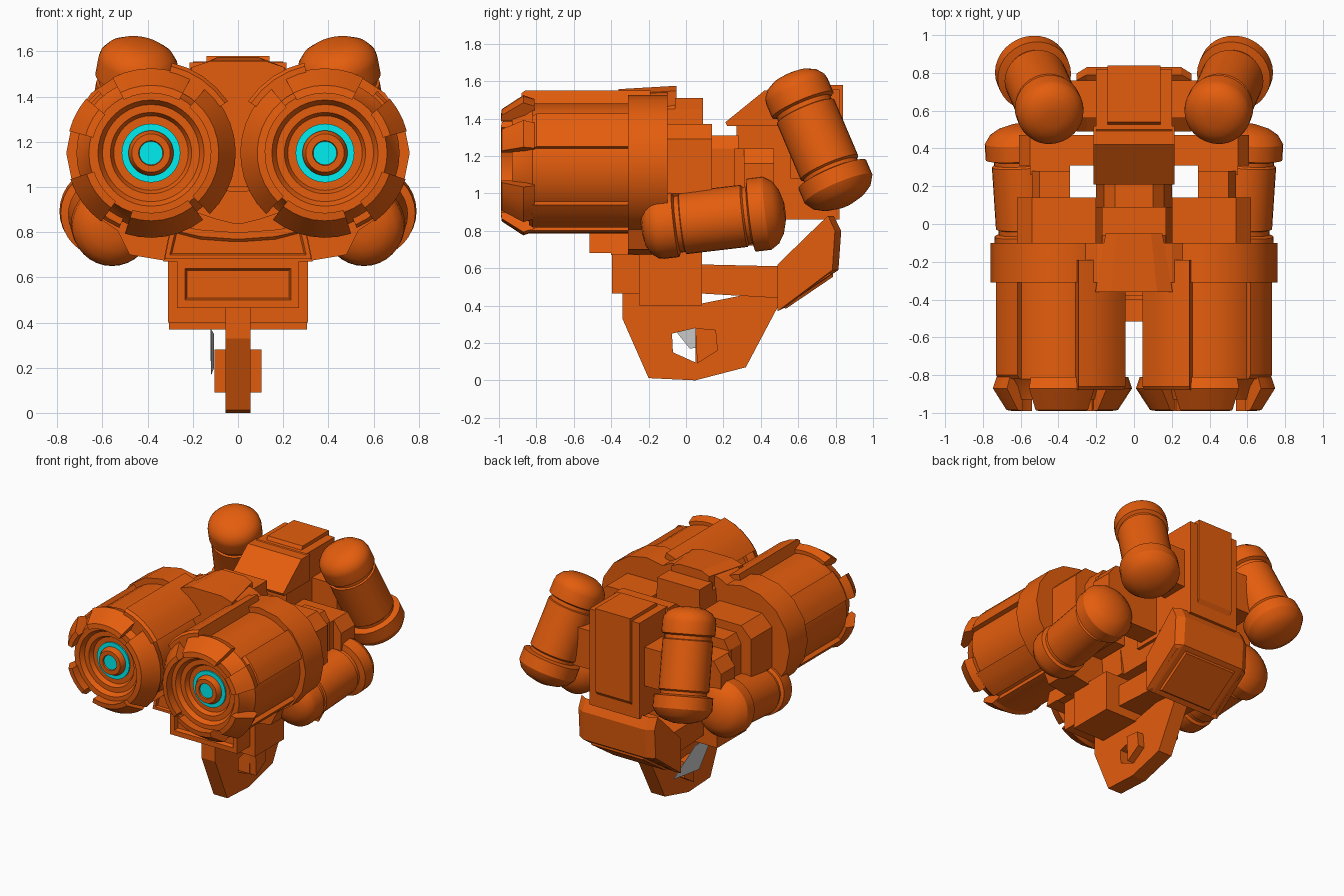
import bpy, bmesh
from math import radians, sin, cos, pi
from mathutils import Vector

if "Cube" in bpy.data.objects:
    bpy.data.objects.remove(bpy.data.objects["Cube"])


def mat(name, rgb):
    m = bpy.data.materials.new(name)
    m.diffuse_color = (*rgb, 1)
    m.use_nodes = True
    m.node_tree.nodes["Principled BSDF"].inputs["Base Color"].default_value = m.diffuse_color
    return m


ORANGE = mat("orange", (0.78, 0.11, 0.004))
CYAN = mat("cyan", (0.0, 0.85, 0.88))
CX, CZ = 0.385, 1.15          # barrel axis


def loft(name, rings, mirror=False, m=ORANGE, smooth=False, inset=None):
    """Skin closed rings, cap both ends; optional inset on faces along a direction."""
    bm = bmesh.new()
    vs = [[bm.verts.new(p) for p in r] for r in rings]
    n = len(rings[0])
    for a, b in zip(vs, vs[1:]):
        for i in range(n):
            bm.faces.new((a[i], a[(i + 1) % n], b[(i + 1) % n], b[i]))
    bm.faces.new(vs[0])
    bm.faces.new(vs[-1])
    bmesh.ops.recalc_face_normals(bm, faces=bm.faces)
    if inset:
        d, t, depth = inset
        bm.normal_update()
        fs = [f for f in bm.faces if f.normal.dot(Vector(d).normalized()) > 0.97]
        bmesh.ops.inset_individual(bm, faces=fs, thickness=t, depth=0)
        bmesh.ops.inset_individual(bm, faces=fs, thickness=0.012, depth=depth)
    me = bpy.data.meshes.new(name)
    bm.to_mesh(me)
    bm.free()
    if smooth:
        me.shade_smooth()
        me.set_sharp_from_angle(angle=radians(28))
    if m:
        me.materials.append(m)
    ob = bpy.data.objects.new(name, me)
    bpy.context.collection.objects.link(ob)
    if mirror:
        ob.modifiers.new("Mirror", 'MIRROR')
    return ob


def prism(name, pts, axis, lo, hi, **kw):
    """Extrude a 2D outline along x, y or z."""
    put = {'x': lambda p, t: (t, p[0], p[1]),
           'y': lambda p, t: (p[0], t, p[1]),
           'z': lambda p, t: (p[0], p[1], t)}[axis]
    return loft(name, [[put(p, t) for p in pts] for t in (lo, hi)], **kw)


def sym(half):
    """Complete an outline across x = 0."""
    return half + [(-x, v) for x, v in reversed(half) if x > 0]


def box(name, x0, x1, y0, y1, z0, z1, **kw):
    return prism(name, [(x0, y0), (x1, y0), (x1, y1), (x0, y1)], 'z', z0, z1, **kw)


def lathe(name, a, b, prof, n=32, **kw):
    """Revolve (distance, radius) points about the line a-b."""
    a, d = Vector(a), (Vector(b) - Vector(a)).normalized()
    q = d.to_track_quat('Z', 'Y')
    rings = [[a + d * s + q @ Vector((r * cos(2 * pi * i / n), r * sin(2 * pi * i / n), 0))
              for i in range(n)] for s, r in prof]
    return loft(name, rings, mirror=True, smooth=True, **kw)


def arc(name, a0, a1, prof):
    """Sweep a (radius, y) section around the barrel axis between two angles."""
    k = max(3, int(abs(a1 - a0) / 9))
    rings = []
    for i in range(k + 1):
        t = radians(a0 + (a1 - a0) * i / k)
        rings.append([(CX + r * cos(t), y, CZ + r * sin(t)) for r, y in prof])
    return loft(name, rings, mirror=True, smooth=True)


# barrels: recessed front, glowing ring and centre lens
F0, F1 = (CX, 0, CZ), (CX, -1, CZ)
lathe("barrel", F0, F1, [(0.25, .33), (.82, .33), (.86, .30), (.93, .275), (.93, .235),
                         (.90, .215), (.90, .18), (.87, .165), (.87, .04)], n=40)
lathe("glow_ring", F0, F1, [(.85, .13), (.88, .13), (.88, .09)], m=CYAN)
lathe("lens_mount", F0, F1, [(.85, .10), (.89, .10), (.92, .085), (.92, .055), (.90, .05), (.90, .02)])
lathe("lens", F0, F1, [(.89, .052), (.91, .052), (.91, .01)], m=CYAN)

# petals around each muzzle (angles for the right barrel)
petal = [(.27, -.81), (.355, -.81), (.375, -.87), (.30, -.985), (.265, -.99), (.265, -.88)]
for a0, a1 in ((63, 118), (130, 226), (232, 288), (306, 342), (15, 40)):
    arc("muzzle_petal", a0, a1, petal)


# raised panels along the barrels
def strip(r, y0, y1):
    return [(.30, y0), (r - .015, y0), (r, y0 + .02), (r, y1), (.30, y1)]


arc("barrel_top_panel", 103, 146, strip(.41, -.88, -.19))
arc("barrel_side_panel", 16, 50, strip(.36, -.82, -.28))
arc("barrel_lower_panel", 232, 287, strip(.365, -.88, -.28))
arc("barrel_outer_low_panel", 293, 324, strip(.36, -.84, -.28))

# collar and stepped engine housings behind the barrels
lathe("barrel_collar", F0, F1, [(.10, .30), (.10, .375), (.31, .375), (.31, .30)], n=16)
prism("housing_front", [(.2, .9), (.54, .9), (.62, 1.0), (.62, 1.29), (.54, 1.37), (.2, 1.37)],
      'y', -.12, .14, mirror=True)
prism("housing_mid", [(.34, .9), (.5, .9), (.54, .96), (.54, 1.24), (.5, 1.31), (.34, 1.31)],
      'y', .13, .28, mirror=True)
prism("housing_rear", [(.15, .85), (.56, .85), (.61, .92), (.61, 1.16), (.55, 1.24), (.15, 1.24)],
      'y', .31, .47, mirror=True)
box("housing_link", .34, .55, .26, .33, .9, 1.24, mirror=True)
box("canister_mount", .37, .52, .0, .3, .82, 1.0, mirror=True)

# canisters: lower pair lies along y, upper pair stands at the back
can = [(0, .05), (.01, .10), (.035, .145), (.07, .172), (.10, .178), (.18, .178), (.19, .155),
       (.215, .155), (.22, .167), (.55, .167), (.56, .155), (.58, .155), (.59, .197),
       (.675, .197), (.72, .168), (.75, .12), (.77, .05)]
lathe("lower_canister", (.55, -.235, .815), (.60, .53, .905), can)
lathe("upper_canister", (.425, .555, 1.635), (.56, .855, .93), can)
box("upper_canister_arm", .15, .40, .56, .76, 1.08, 1.36, mirror=True)

# central body
prism("body_bulkhead", sym([(.12, 1.55), (.2, 1.53), (.33, 1.46), (.55, 1.3), (.58, .9), (.48, .70),
                            (.3, .67)]), 'y', -.31, -.10)
prism("body_core", sym([(.12, 1.51), (.17, 1.45), (.2, 1.0), (.18, .72)]), 'y', -.12, .09)
prism("body_neck", sym([(.1, 1.31), (.16, 1.25), (.2, .95), (.16, .72)]), 'y', .08, .47)
loft("top_plate", [[(x, y, z) for x, z in sym([(w, 1.36), (w, t), (w * .6, t + .027)])]
                   for y, w, t in ((-.36, .205, 1.53), (-.05, .15, 1.548))])
box("top_step", -.17, .17, -.06, .09, 1.3, 1.51)
box("brow_wall", -.15, .15, -.36, -.28, 1.0, 1.45)

# chin plates under the barrels
prism("chin", sym([(.33, .67), (.30, .82), (.22, .90), (.10, .86), (.02, .84)]), 'y', -.40, -.28)
prism("chin_plate", sym([(.325, .68), (.295, .83), (.16, .81), (.02, .80)]), 'y', -.515, -.37,
      inset=((0, -1, 0), .03, -.012))
prism("chin_upper", sym([(.22, .82), (.16, 1.0), (.02, .98)]), 'y', -.38, -.28)

# lower box with framed front and bar to the rear pod
box("lower_box_front", -.27, .27, -.395, -.24, .465, .675, inset=((0, -1, 0), .05, -.03))
box("lower_box", -.31, .31, -.25, .085, .40, .69)
prism("lower_bar", [(.07, .62), (.07, .465), (.5, .44), (.5, .61)], 'x', -.2, .2)

# keel fin with an opening and side boss
fin = prism("keel_fin", [(-.34, .47), (-.34, .33), (-.2, .012), (.05, 0), (.32, .07), (.5, .41),
                         (.49, .46), (.28, .45), (.08, .41), (.08, .47)], 'x', -.055, .055)
cut = prism("fin_cutter", [(-.075, .25), (.052, .28), (.052, .095), (-.07, .15)], 'x', -.3, .3)
cut.hide_render = True
cut.hide_viewport = True
bo = fin.modifiers.new("Opening", 'BOOLEAN')
bo.object, bo.operation, bo.solver = cut, 'DIFFERENCE', 'EXACT'
prism("fin_boss", [(.05, .28), (.16, .27), (.17, .16), (.06, .09)], 'x', -.105, .105)
loft("grey_flap", [[(x, -.14, .37), (x + .012, .05, .35), (x + .013, .30, .2), (x + .002, .02, .17)]
                   for x in (-.122, -.119)], m=None)

# rear spine: sloped hood on its base, column and raised back panel
prism("rear_hood", [(.21, 1.38), (.42, 1.55), (.52, 1.55), (.52, 1.36), (.22, 1.36)], 'x', -.215, .215)
box("hood_base", -.2, .2, .27, .5, .82, 1.37)
prism("rear_spine", [(.45, 1.52), (.50, 1.555), (.82, 1.555), (.82, .86), (.48, .86)], 'x', -.2, .2)
prism("rear_panel", [(.5, 1.5), (.54, 1.58), (.84, 1.58), (.84, .98), (.80, .92), (.7, .95)],
      'x', -.14, .14)

# rear pod: bevelled sides, framed underside
pod = [(.49, .37), (.815, .59), (.83, .80), (.79, .88), (.73, .83), (.49, .62)]
loft("rear_pod", [[(x, .49 + (y - .49) * k, z) for y, z in pod]
                  for x, k in ((-.305, .9), (-.25, 1), (.25, 1), (.305, .9))],
     inset=((0, .56, -.83), .05, .014))
